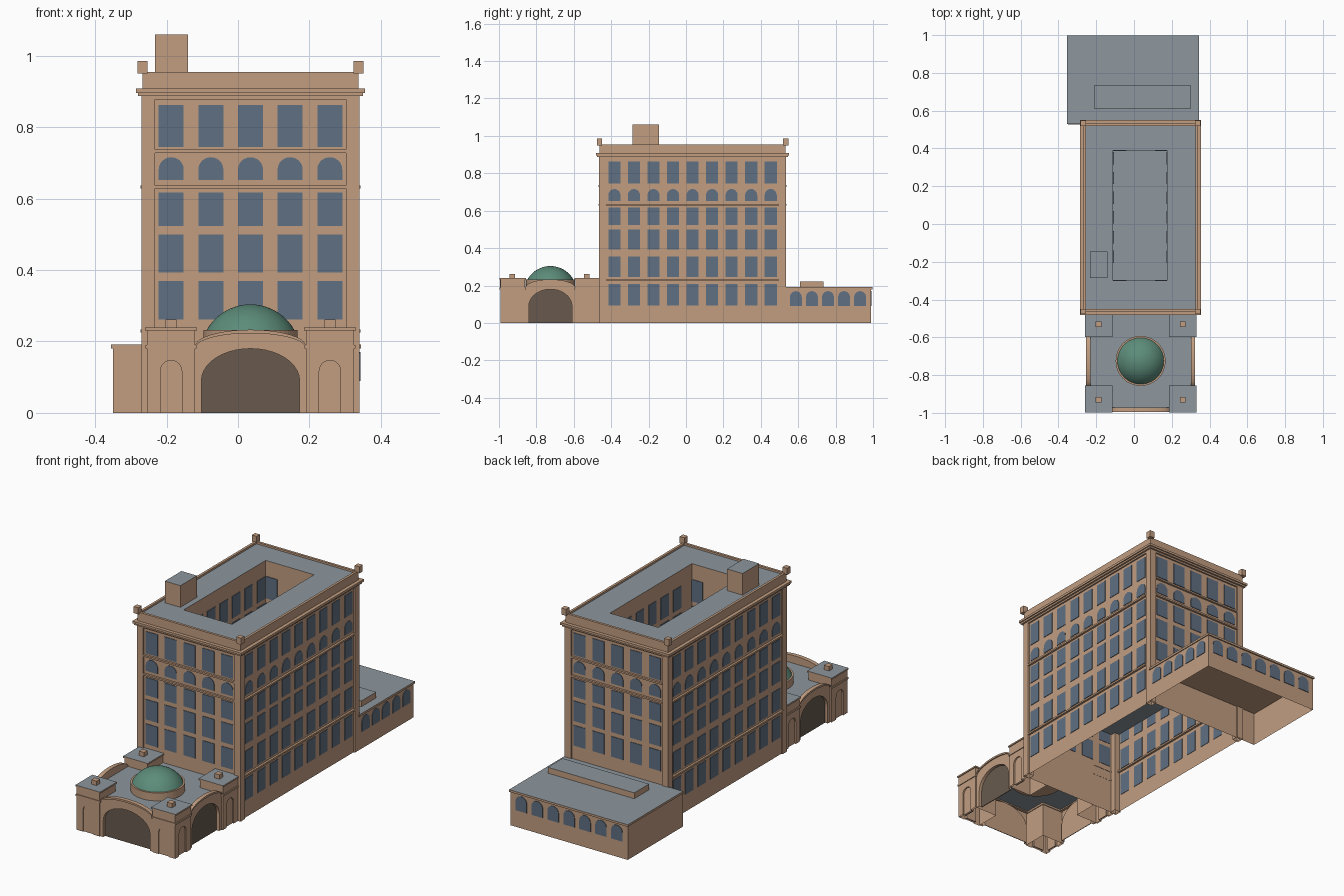
import bpy, bmesh, math

if "Cube" in bpy.data.objects:
    bpy.data.objects.remove(bpy.data.objects["Cube"])


def material(name, rgb):
    m = bpy.data.materials.new(name)
    m.use_nodes = True
    m.diffuse_color = (*rgb, 1)
    m.node_tree.nodes["Principled BSDF"].inputs["Base Color"].default_value = (*rgb, 1)
    return m


STONE = material("tan stone", (0.54, 0.34, 0.22))
ROOF = material("grey roof", (0.266, 0.305, 0.337))
GLASS = material("blue glass", (0.117, 0.162, 0.223))
BROWN = material("dark brown", (0.138, 0.102, 0.076))
GREEN = material("green copper", (0.107, 0.262, 0.195))


def finish(name, bm, mats, grey_top=False, open_base=False):
    """Turn a bmesh into an object, with optional grey tops and open base."""
    bmesh.ops.recalc_face_normals(bm, faces=bm.faces)
    if open_base:
        base = [f for f in bm.faces if all(v.co.z < 0.001 for v in f.verts)]
        bmesh.ops.delete(bm, geom=base, context='FACES')
    if grey_top:
        for f in bm.faces:
            f.material_index = int(f.normal.z > 0.9)
    mesh = bpy.data.meshes.new(name)
    bm.to_mesh(mesh)
    bm.free()
    for m in mats:
        mesh.materials.append(m)
    ob = bpy.data.objects.new(name, mesh)
    bpy.context.collection.objects.link(ob)
    return ob


def prism(bm, pts, axis, a, b):
    """Extrude an upright (u, z) outline along x or y from a to b."""
    place = (lambda u, z, d: (d, u, z)) if axis == 'x' else (lambda u, z, d: (u, d, z))
    ends = [[bm.verts.new(place(u, z, d)) for u, z in pts] for d in (a, b)]
    for e in ends:
        bm.faces.new(e)
    n = len(pts)
    for i in range(n):
        j = (i + 1) % n
        bm.faces.new((ends[0][i], ends[0][j], ends[1][j], ends[1][i]))


def arch(c, w, z0, z1, rise=0, seg=12):
    h = w / 2
    if not rise:
        return [(c - h, z0), (c + h, z0), (c + h, z1), (c - h, z1)]
    curve = [(c + h * math.cos(math.pi * i / seg), z1 - rise + rise * math.sin(math.pi * i / seg))
             for i in range(seg + 1)]
    return [(c - h, z0), (c + h, z0)] + curve


def grow(r, d):
    return (r[0] - d, r[1] + d, r[2] - d, r[3] + d)


def box(name, r, z0, z1, **kw):
    bm = bmesh.new()
    prism(bm, [(r[0], z0), (r[1], z0), (r[1], z1), (r[0], z1)], 'y', r[2], r[3])
    return finish(name, bm, [STONE, ROOF], **kw)


def frame(name, outer, inner, z0, z1, **kw):
    """Rectangular ring between two plan rectangles."""
    bm = bmesh.new()
    loops = [[bm.verts.new((x, y, z)) for x, y in
              ((r[0], r[2]), (r[1], r[2]), (r[1], r[3]), (r[0], r[3]))]
             for r, z in ((outer, z0), (outer, z1), (inner, z1), (inner, z0))]
    for k in range(4):
        p, q = loops[k], loops[(k + 1) % 4]
        for i in range(4):
            j = (i + 1) % 4
            bm.faces.new((p[i], p[j], q[j], q[i]))
    return finish(name, bm, [STONE, ROOF], **kw)


def cut(ob, cuts):
    """Carve recesses into a solid, then open its base."""
    bm = bmesh.new()
    for c in cuts:
        prism(bm, *c)
    cutter = finish("cutter", bm, [STONE])
    mod = ob.modifiers.new("recess", 'BOOLEAN')
    mod.operation, mod.solver, mod.object = 'DIFFERENCE', 'EXACT', cutter
    dep = bpy.context.evaluated_depsgraph_get()
    mesh = bpy.data.meshes.new_from_object(ob.evaluated_get(dep))
    ob.modifiers.clear()
    bm = bmesh.new()
    bm.from_mesh(mesh)
    base = [f for f in bm.faces if all(v.co.z < 0.001 for v in f.verts)]
    bmesh.ops.delete(bm, geom=base, context='FACES')
    bm.to_mesh(mesh)
    bm.free()
    ob.data = mesh
    bpy.data.objects.remove(cutter)


CX = 0.035
TOWER = (-0.27, 0.34, -0.465, 0.535)
WALL = grow(TOWER, -0.008)
COURT = (-0.11, 0.175, -0.30, 0.39)

# Tower body around the light court
box("tower_lower_walls", WALL, 0, 0.45, grey_top=True, open_base=True)
frame("tower_upper_walls", WALL, COURT, 0.45, 0.945, grey_top=True)
frame("frieze", TOWER, WALL, 0.878, 0.89)
frame("lower_cornice", grow(TOWER, 0.01), WALL, 0.887, 0.896)
frame("upper_cornice", grow(TOWER, 0.016), WALL, 0.896, 0.908)
frame("parapet", grow(TOWER, -0.002), grow(TOWER, -0.015), 0.905, 0.955)
box("roof_hut", (-0.232, -0.14, -0.285, -0.145), 0.94, 1.06, grey_top=True)

# Corner piers and finials
for sx, x in ((1, TOWER[0]), (-1, TOWER[1])):
    for sy, y in ((1, TOWER[2]), (-1, TOWER[3])):
        xs, ys = sorted((x, x + sx * 0.037)), sorted((y, y + sy * 0.037))
        box("corner_pier", (*xs, *ys), 0, 0.89, open_base=True)
        px, py = x + sx * 0.002, y + sy * 0.002
        box("corner_finial", grow((px, px, py, py), 0.014), 0.95, 0.985)

# String courses between the piers
for z in (0.628, 0.728):
    for y in (WALL[2], WALL[3]):
        box("end_band", (-0.235, 0.303, y - 0.011, y + 0.011), z, z + 0.009)
for z in (0.225, 0.628):
    for x in (WALL[0], WALL[1]):
        box("side_band", (x - 0.011, x + 0.011, -0.43, 0.497), z, z + 0.009)

# Tower windows: bottom, top, arch rise
ROWS = [(0.262, 0.37, 0), (0.393, 0.5, 0), (0.523, 0.617, 0), (0.652, 0.716, 0.034), (0.745, 0.862, 0)]
SIDE_ROWS = [(0.093, 0.208, 0), (0.245, 0.355, 0)] + ROWS[1:]


def windows(name, axis, pos, sign, centres, width, rows):
    bm = bmesh.new()
    for c in centres:
        for z0, z1, rise in rows:
            prism(bm, arch(c, width, z0, z1, rise), axis, pos - sign * 0.002, pos + sign * 0.003)
    return finish(name, bm, [GLASS])


ends = [CX + 0.111 * i for i in range(-2, 3)]
sides = [CX + 0.1045 * i for i in range(-4, 5)]
windows("front_windows", 'y', WALL[2], -1, ends, 0.07, ROWS)
windows("back_windows", 'y', WALL[3], 1, ends, 0.07, ROWS)
windows("right_windows", 'x', WALL[1], 1, sides, 0.065, SIDE_ROWS)
windows("left_windows", 'x', WALL[0], -1, sides, 0.065, SIDE_ROWS)
court_rows = [ROWS[2], (0.64, 0.72, 0), ROWS[4]]
for k, s in ((0, 1), (1, -1)):
    windows("court_side_windows", 'x', COURT[k], s, sides[2:8], 0.065, court_rows)
    windows("court_end_windows", 'y', COURT[k + 2], s, ends[1:4:2], 0.07, court_rows)

# Rear annex
ANNEX = (-0.35, 0.34, 0.527, 0.99)
box("annex_walls", ANNEX, 0, 0.182, open_base=True)
box("annex_cornice", (-0.355, 0.345, 0.53, 0.997), 0.18, 0.191, grey_top=True)
box("annex_skylight", (-0.21, 0.30, 0.61, 0.735), 0.19, 0.222, grey_top=True)
low = [(0.09, 0.17, 0.033)]
windows("annex_side_windows", 'x', ANNEX[1], 1, [0.587 + 0.086 * i for i in range(5)], 0.064, low)
windows("annex_back_windows", 'y', ANNEX[3], 1, [-0.005 + 0.094 * i for i in range(-3, 4)], 0.066, low)

# Entrance pavilion with recessed arches
PORCH = (-0.247, 0.317, -0.988, -0.46)
CY = -0.725
infill = bmesh.new()


def recess(axis, face, s, outline):
    """Cutter going inward by s, with a dark plate at its back."""
    prism(infill, [(u, max(z, 0)) for u, z in outline], axis, face + s * 0.016, face + s * 0.019)
    return (outline, axis, face - s * 0.02, face + s * 0.02)


hall = box("pavilion_hall", PORCH, 0, 0.19, grey_top=True)
cut(hall, [recess('y', PORCH[2], 1, arch(CX, 0.275, -0.02, 0.18, 0.09, 20)),
           recess('x', PORCH[0], 1, arch(CY, 0.23, -0.02, 0.18, 0.09, 20)),
           recess('x', PORCH[1], -1, arch(CY, 0.23, -0.02, 0.18, 0.09, 20))])

# Corner blocks with caps
for sx, x0, x1 in ((1, -0.255, -0.12), (-1, 0.19, 0.325)):
    for front, y0, y1 in ((True, -0.993, -0.86), (False, -0.592, -0.46)):
        r = (x0, x1, y0, y1)
        mx, my = (x0 + x1) / 2, (-0.93 if front else -0.53)
        block = box("corner_block", r, 0, 0.233)
        cuts = [recess('x', x0 if sx > 0 else x1, sx, arch(my, 0.06, -0.02, 0.147, 0.03))]
        if front:
            cuts.append(recess('y', y0, 1, arch(mx, 0.06, -0.02, 0.147, 0.03)))
        cut(block, cuts)
        box("block_moulding", grow(r, 0.004), 0.18, 0.19)
        box("block_cap", grow(r, 0.005), 0.231, 0.239, grey_top=True)
        box("block_finial", grow((mx, mx, my, my), 0.015), 0.238, 0.262)
finish("arch_infill", infill, [BROWN])

# Curved gables over the big arches
for axis, face, s, c, w in (('y', PORCH[2], 1, CX, 0.31), ('x', PORCH[0], 1, CY, 0.268),
                            ('x', PORCH[1], -1, CY, 0.268)):
    bm = bmesh.new()
    prism(bm, arch(c, w, 0.184, 0.226, 0.04, 20), axis, face, face + s * 0.014)
    outer, inner = arch(c, w, 0.184, 0.233, 0.046, 20)[2:], arch(c, w, 0.184, 0.223, 0.042, 20)[2:]
    prism(bm, outer + inner[::-1], axis, face - s * 0.006, face + s * 0.016)
    finish("curved_gable", bm, [STONE])

# Drum and dome
bpy.ops.mesh.primitive_cylinder_add(vertices=48, radius=0.132, depth=0.046, location=(CX, CY, 0.209))
drum = bpy.context.object
drum.name = "dome_drum"
drum.data.materials.append(STONE)

R, H = 0.124, 0.074
SPH = (R * R + H * H) / (2 * H)
bm = bmesh.new()
half = math.asin(R / SPH)
profile = [bm.verts.new((SPH * math.sin(half * i / 10), 0, SPH * math.cos(half * i / 10) - SPH + H))
           for i in range(11)]
edges = [bm.edges.new(p) for p in zip(profile, profile[1:])]
bmesh.ops.spin(bm, geom=profile + edges, cent=(0, 0, 0), axis=(0, 0, 1), angle=math.tau, steps=48)
bmesh.ops.remove_doubles(bm, verts=bm.verts, dist=0.0001)
dome = finish("dome", bm, [GREEN])
dome.location = (CX, CY, 0.23)
for f in dome.data.polygons:
    f.use_smooth = True
